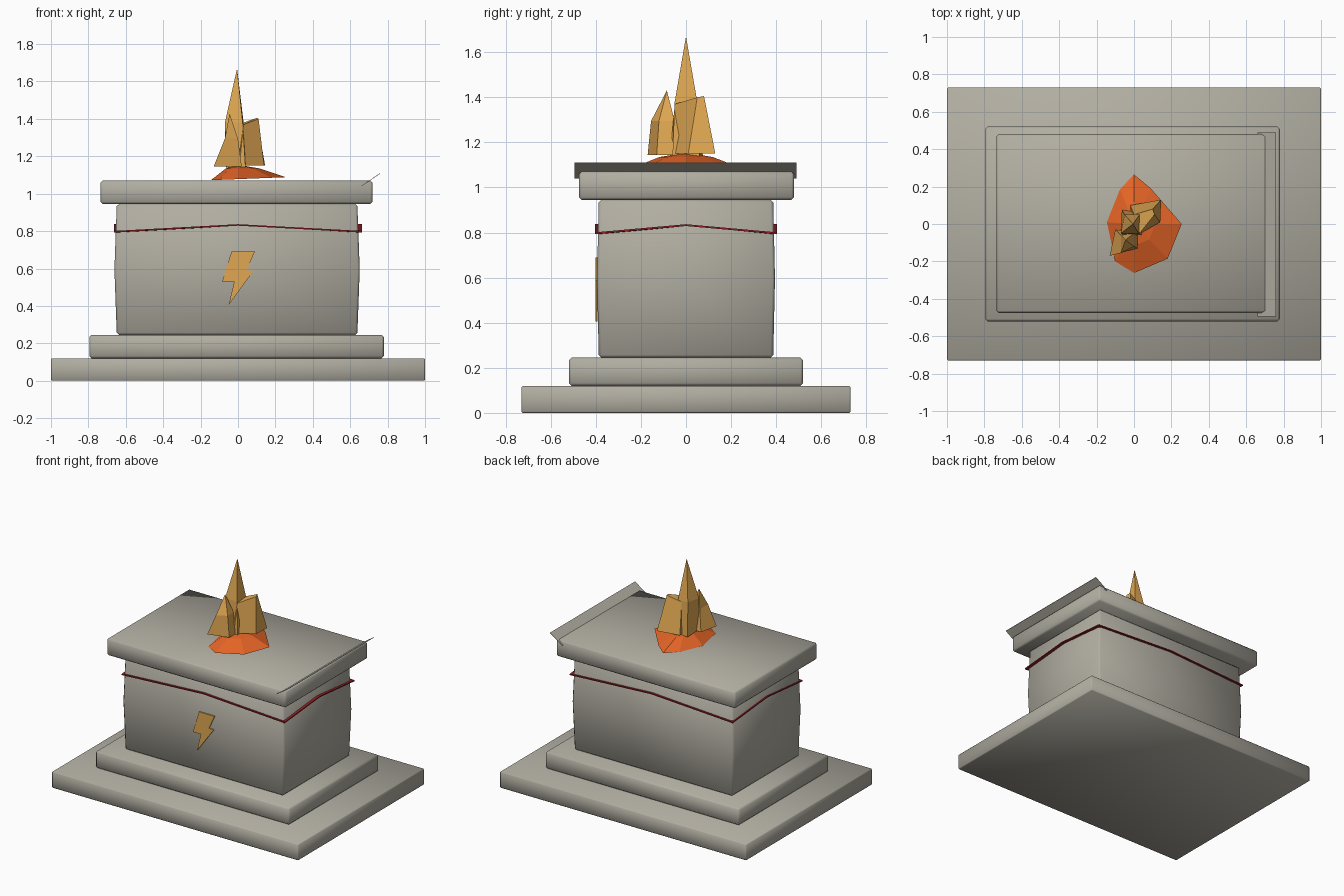
import bpy, bmesh
from mathutils import Vector

cube = bpy.data.objects.get("Cube")
if cube:
    bpy.data.objects.remove(cube, do_unlink=True)


def material(name, rgb):
    m = bpy.data.materials.new(name)
    m.use_nodes = True
    m.diffuse_color = (*rgb, 1)
    m.node_tree.nodes["Principled BSDF"].inputs["Base Color"].default_value = (*rgb, 1)
    return m


STONE = material("warm grey stone", (0.44, 0.42, 0.36))
GOLD = material("flame gold", (0.75, 0.39, 0.085))
EMBER = material("ember orange", (0.8, 0.13, 0.02))
RED = material("ribbon red", (0.3, 0.015, 0.02))


def finish(name, bm, mat, smooth=False, bevel=0):
    bmesh.ops.recalc_face_normals(bm, faces=bm.faces)
    mesh = bpy.data.meshes.new(name)
    bm.to_mesh(mesh)
    bm.free()
    for p in mesh.polygons:
        p.use_smooth = smooth
    mesh.materials.append(mat)
    ob = bpy.data.objects.new(name, mesh)
    bpy.context.collection.objects.link(ob)
    if bevel:
        mod = ob.modifiers.new("soft edges", "BEVEL")
        mod.width = bevel
        mod.segments = 1
        mod.limit_method = "ANGLE"
    return ob


def stone_block(name, x0, x1, y0, y1, z0, z1, bulge=0, bevel=0.012):
    bm = bmesh.new()
    bmesh.ops.create_cube(bm, size=1)
    if bulge:
        bmesh.ops.subdivide_edges(bm, edges=bm.edges[:], cuts=1, use_grid_fill=True)
    for v in bm.verts:
        grow = 1 + bulge if abs(v.co.z) < 0.1 else 1
        v.co = ((x0 + x1) / 2 + v.co.x * grow * (x1 - x0),
                (y0 + y1) / 2 + v.co.y * grow * (y1 - y0),
                z0 + (v.co.z + 0.5) * (z1 - z0))
    return finish(name, bm, STONE, True, bevel)


def loft(name, rings, mat, closed=True, cap=True):
    """Skin rings of equal point count; a single-point ring is a tip."""
    bm = bmesh.new()
    loops = [[bm.verts.new(p) for p in r] for r in rings]
    for a, b in zip(loops, loops[1:]):
        for i in range(len(a)):
            j = (i + 1) % len(a)
            if len(b) == 1:
                bm.faces.new((a[i], a[j], b[0]))
            else:
                bm.faces.new((a[i], a[j], b[j], b[i]))
    if cap:
        bm.faces.new(loops[0])
        if len(loops[-1]) > 1:
            bm.faces.new(loops[-1])
    return finish(name, bm, mat)


def level(points, z):
    return [(x, y, z) for x, y in points]


# Stone steps, pedestal and top slab
stone_block("base_step", -1, 1, -0.73, 0.73, 0, 0.12, bevel=0.006)
stone_block("upper_step", -0.795, 0.78, -0.52, 0.52, 0.12, 0.245)
stone_block("pedestal", -0.648, 0.638, -0.387, 0.387, 0.245, 0.945, bulge=0.02)
stone_block("top_slab", -0.735, 0.72, -0.475, 0.48, 0.945, 1.07)

# Thin raised lip along one end of the slab
lip = [(0.66, 1.04), (0.76, 1.107), (0.76, 1.11), (0.66, 1.043)]
loft("slab_lip", [[(x, y, z) for x, z in lip] for y in (-0.495, 0.49)], STONE)

# Ribbon: flat strip, low at the corners and high at the middle of each side
def ribbon_ring(hx, hy, dz):
    path = [(-1, -1), (0, -1), (1, -1), (1, 0), (1, 1), (0, 1), (-1, 1), (-1, 0)]
    return [(x * hx, y * hy, (0.797 if x * y else 0.833) + dz) for x, y in path]

inner, outer, t = (0.62, 0.37), (0.662, 0.404), 0.004
loft("ribbon", [ribbon_ring(*inner, -t), ribbon_ring(*outer, -t), ribbon_ring(*outer, t),
                ribbon_ring(*inner, t), ribbon_ring(*inner, -t)], RED, cap=False)

# Bolt plate on the front
bolt = [(-0.035, 0.69), (0.09, 0.69), (0.045, 0.59), (0.085, 0.59),
        (-0.05, 0.405), (-0.02, 0.53), (-0.085, 0.53)]
loft("front_bolt", [[(x, y, z) for x, z in bolt] for y in (-0.402, -0.393)], GOLD)

# Ember mound
rim = [(0, 0.265), (0.09, 0.19), (0.255, 0), (0.18, -0.185),
       (0, -0.262), (-0.1, -0.2), (-0.145, 0.01), (-0.075, 0.185)]
loft("ember_mound", [[(x, y, 1.078 + 0.04 * x) for x, y in rim],
                     [(x * 0.45, y * 0.45, 1.135) for x, y in rim],
                     [(0, 0, 1.155)]], EMBER)

# Flame: tall spike with a lobe on either side
loft("flame_spike", [
    level([(-0.06, -0.06), (0.04, -0.06), (0.04, 0.06), (-0.065, 0.075)], 1.14),
    level([(-0.07, -0.05), (0.025, -0.05), (0.03, 0.05), (-0.05, 0.05)], 1.38),
    [(-0.005, 0, 1.67)]], GOLD)
loft("flame_lobe_back", [
    level([(0, -0.07), (0.14, 0.01), (0.145, 0.13), (-0.02, 0.1)], 1.15),
    [(0.03, -0.05, 1.37), (0.11, 0.05, 1.4), (0.1, 0.08, 1.405), (0, 0.05, 1.37)]], GOLD)
loft("flame_lobe_front", [
    level([(-0.13, -0.17), (0.02, -0.13), (0.02, -0.04), (-0.1, -0.03)], 1.145),
    level([(-0.07, -0.155), (0, -0.12), (0, -0.05), (-0.07, -0.06)], 1.295),
    [(-0.045, -0.085, 1.43)]], GOLD)
